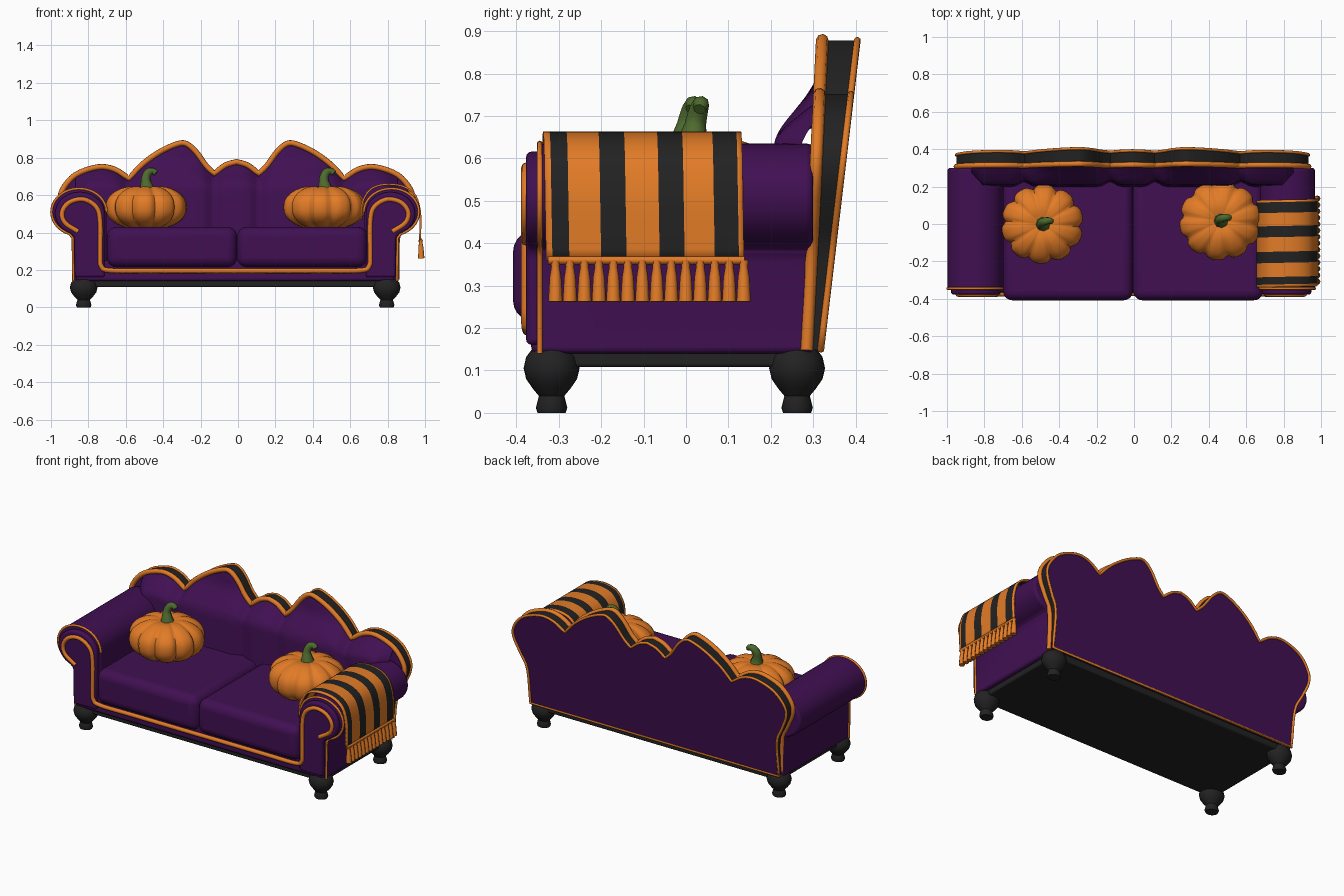
import bpy, bmesh, math
from mathutils import Vector

if "Cube" in bpy.data.objects:
    bpy.data.objects.remove(bpy.data.objects["Cube"])

CX = -0.015  # sofa frame is slightly left of centre because the throw hangs to the right


def material(name, rgb):
    m = bpy.data.materials.new(name)
    m.diffuse_color = (*rgb, 1)
    m.use_nodes = True
    m.node_tree.nodes["Principled BSDF"].inputs["Base Color"].default_value = m.diffuse_color
    return m


PURPLE = material("purple velvet", (0.052, 0.005, 0.085))
ORANGE = material("orange", (0.76, 0.2, 0.02))
BLACK = material("black", (0.016, 0.016, 0.016))
GREEN = material("stem green", (0.075, 0.145, 0.027))


def finish(name, bm, mats, bevel=0, angle=40, segs=3):
    me = bpy.data.meshes.new(name)
    bm.to_mesh(me)
    bm.free()
    ob = bpy.data.objects.new(name, me)
    bpy.context.collection.objects.link(ob)
    for m in mats:
        me.materials.append(m)
    bpy.ops.object.select_all(action='DESELECT')
    ob.select_set(True)
    bpy.context.view_layer.objects.active = ob
    bpy.ops.object.shade_smooth_by_angle(angle=math.radians(angle))
    if bevel:
        b = ob.modifiers.new("bevel", 'BEVEL')
        b.width, b.segments = bevel, segs
    return ob


def box(name, lo, hi, mat, bevel=0, segs=3):
    bm = bmesh.new()
    bmesh.ops.create_cube(bm, size=1)
    for v in bm.verts:
        v.co = Vector([(a + b) / 2 + c * (b - a) for a, b, c in zip(lo, hi, v.co)])
    return finish(name, bm, [mat], bevel, 60, segs)


def prism(name, pts, front, back, mats, side_mat=0, bevel=0):
    """Extrude an x-z outline between two y functions of z."""
    bm = bmesh.new()
    a = [bm.verts.new((x, front(z), z)) for x, z in pts]
    b = [bm.verts.new((x, back(z), z)) for x, z in pts]
    bm.faces.new(a)
    bm.faces.new(b[::-1])
    for i in range(len(pts)):
        j = (i + 1) % len(pts)
        bm.faces.new((a[j], a[i], b[i], b[j])).material_index = side_mat
    bmesh.ops.recalc_face_normals(bm, faces=bm.faces)
    return finish(name, bm, mats, bevel)


def tube(name, pts, r, mat, radii=None, cyclic=False):
    cu = bpy.data.curves.new(name, 'CURVE')
    cu.dimensions = '3D'
    cu.bevel_depth, cu.bevel_resolution, cu.use_fill_caps = r, 2, True
    sp = cu.splines.new('POLY')
    sp.points.add(len(pts) - 1)
    for i, p in enumerate(pts):
        sp.points[i].co = (*p, 1)
        sp.points[i].radius = radii[i] if radii else 1
    sp.use_cyclic_u = cyclic
    sp.use_smooth = True
    cu.materials.append(mat)
    ob = bpy.data.objects.new(name, cu)
    bpy.context.collection.objects.link(ob)
    bpy.ops.object.select_all(action='DESELECT')
    ob.select_set(True)
    bpy.context.view_layer.objects.active = ob
    bpy.ops.object.convert(target='MESH')


def smooth(pts, n=4):
    """Catmull-Rom through the points."""
    p = [Vector(q) for q in pts]
    p = [2 * p[0] - p[1]] + p + [2 * p[-1] - p[-2]]
    out = []
    for i in range(1, len(p) - 2):
        for k in range(n):
            t = k / n
            out.append(0.5 * (2 * p[i] + (p[i + 1] - p[i - 1]) * t
                       + (2 * p[i - 1] - 5 * p[i] + 4 * p[i + 1] - p[i + 2]) * t * t
                       + (3 * p[i] - p[i - 1] - 3 * p[i + 1] + p[i + 2]) * t ** 3))
    return [tuple(q) for q in out] + [tuple(pts[-1])]


# scalloped back: three lobes per half, sharp valleys between them
half = smooth([(.865, .16), (.868, .38), (.91, .48), (.948, .57), (.94, .64), (.87, .72),
               (.75, .762), (.66, .75), (.58, .70)])[:-1]
half += smooth([(.58, .70), (.51, .775), (.42, .84), (.33, .882), (.275, .888), (.22, .845),
                (.165, .77), (.12, .727)])[:-1]
half += smooth([(.12, .727), (.06, .772), (0, .79)])
half = [(x * .99, z - .012) for x, z in half]
BX = -0.008
outline = [(x + BX, z) for x, z in half] + [(BX - x, z) for x, z in half[-2::-1]]
yf = lambda z: .285 + .05 * (z - .15)
yb = lambda z: .318 + .118 * (z - .15)
prism("back_frame", outline, yf, yb, [PURPLE, BLACK], 1)
tube("back_front_piping", [(x, yf(z), z) for x, z in outline], .015, ORANGE)
tube("back_rear_piping", [(x, yb(z), z) for x, z in outline], .008, ORANGE, cyclic=True)


def top(x):
    x = abs(x)
    for (x1, z1), (x2, z2) in zip(half, half[1:]):
        if z1 > .6 and x2 <= x <= x1:
            return z1 + (z2 - z1) * (x1 - x) / max(x1 - x2, 1e-6)
    return .7


# padded inner back with creases running down from the valleys
bm = bmesh.new()
cols, rows, grid = 86, 18, []
for i in range(cols + 1):
    x = -.86 + 1.72 * i / cols
    crease = 1 - .3 * sum(math.exp(-((abs(x) - c) / .035) ** 2) for c in (.12, .58))
    col = []
    for j in range(rows + 1):
        t = j / rows
        z = .36 + (top(x) - .012 - .36) * t
        s = min(1, max(0, (.80 - z) / .17))
        bulge = (.014 + .09 * s * s * (3 - 2 * s) * crease) * min(1, (.9 - abs(x)) / .1)
        col.append(bm.verts.new((x + BX, yf(z) + .003 - bulge * min(1, (1 - t) * 5) ** .5, z)))
    grid.append(col)
for i in range(cols):
    for j in range(rows):
        bm.faces.new((grid[i][j], grid[i + 1][j], grid[i + 1][j + 1], grid[i][j + 1]))
finish("back_padding", bm, [PURPLE], angle=60)

# base and seat
box("front_rail_body", (CX - .85, -.365, .14), (CX + .85, .30, .25), PURPLE, .015)
box("underside", (CX - .84, -.34, .108), (CX + .84, .30, .15), BLACK, .008)
for side, x0, x1 in (("left", -.70, -.006), ("right", -.004, .69)):
    box(side + "_seat_cushion", (x0, -.408, .215), (x1, .27, .43), PURPLE, .05, 5)

# scroll arms with raised front panel and piping
AX, AZ, RX, RZ = .835, .51, .147, .125
arm = [(.688, .14)] + [(AX + RX * -math.cos(a), AZ + RZ * math.sin(a))
                       for a in [math.radians(k * 10) for k in range(26)]] + [(.868, .37), (.865, .14)]
panel = [(AX - .045 + (x - AX + .045) * .9, .40 + (z - .40) * .92) for x, z in arm]
scroll = smooth([(.84, .405, -.376), (.91, .452, -.376), (.925, .51, -.376), (.885, .562, -.376),
                 (.81, .577, -.376), (.742, .535, -.376), (.722, .455, -.376), (.722, .28, -.376),
                 (.716, .22, -.376), (.67, .197, -.374), (.45, .195, -.372), (0, .195, -.372)], 5)
for side, s in (("left", -1), ("right", 1)):
    m = [(CX + s * x, z) for x, z in arm]
    prism(side + "_arm", m, lambda z: -.35, lambda z: .30, [PURPLE], 0, .018)
    prism(side + "_arm_front_panel", [(CX + s * x, z) for x, z in panel],
          lambda z: -.377, lambda z: -.34, [PURPLE], 0, .012)
    tube(side + "_arm_edge_piping", [(x, -.345, z) for x, z in m[1:]], .007, ORANGE)
    tube(side + "_front_trim", [(CX + s * x, y, z) for x, z, y in scroll], .013, ORANGE)

# turned bun feet
foot = [(0, 0), (.033, 0), (.037, .012), (.032, .032), (.03, .04), (.045, .058), (.06, .08),
        (.066, .105), (.06, .132), (.045, .152), (0, .155)]
for fx, side in ((-.81, "left"), (.81, "right")):
    for fy, end in ((-.317, "front"), (.262, "rear")):
        bm = bmesh.new()
        vs = [bm.verts.new((r, 0, z)) for r, z in foot]
        es = [bm.edges.new(e) for e in zip(vs, vs[1:])]
        bmesh.ops.spin(bm, geom=vs + es, axis=(0, 0, 1), cent=(0, 0, 0),
                       angle=math.tau, steps=24)
        bmesh.ops.remove_doubles(bm, verts=bm.verts, dist=1e-5)
        bmesh.ops.recalc_face_normals(bm, faces=bm.faces)
        for v in bm.verts:
            v.co = Vector((v.co.x * 1.12 + fx + CX, v.co.y + fy, v.co.z))
        finish(f"{end}_{side}_foot", bm, [BLACK])

# pumpkin pillows with curled stems
for side, px, py, turn in (("left", -.49, .0, .3), ("right", .462, .018, .6)):
    bm = bmesh.new()
    bmesh.ops.create_uvsphere(bm, u_segments=80, v_segments=28, radius=1)
    for v in bm.verts:
        x, y, z = v.co
        r = math.hypot(x, y)
        a = math.atan2(y, x)
        rib = 1 - .13 * (1 - abs(math.sin(5 * a + turn))) ** 2 * min(1, r * 1.5)
        zz = math.copysign(abs(z) ** .85, z) * (1 - .22 * math.exp(-(r / .3) ** 2))
        v.co = Vector((px + .22 * x * rib, py + .212 * y * rib, .535 + .124 * zz * (.5 + .5 * rib)))
    finish(side + "_pumpkin", bm, [ORANGE], angle=60)
    stem = smooth([(0, 0, .618), (-.004, 0, .65), (-.008, .006, .69), (.006, .014, .722),
                   (.03, .018, .728), (.046, .014, .716)])
    n = len(stem) - 1
    tube(side + "_stem", [(px + .005 + x, py + y, z) for x, y, z in stem], .024, GREEN,
         [1.9 - 2.4 * t if t < .35 else 1.06 - .65 * (t - .35) for t in [i / n for i in range(n + 1)]])

# striped throw over the right arm
path = smooth([(.657, .47), (.66, .56), (.70, .63), (.76, .658), (.83, .662), (.90, .645),
               (.953, .60), (.977, .52), (.98, .44), (.978, .36)], 3)
edges = [-.33, -.315, -.275, -.20, -.14, -.062, -.003, .068, .125, .137]
bm = bmesh.new()
n = len(path) - 1
g = [[bm.verts.new((x, y - .012 * (1 - i / n), z)) for y in edges] for i, (x, z) in enumerate(path)]
for i in range(n):
    for j in range(len(edges) - 1):
        f = bm.faces.new((g[i][j], g[i + 1][j], g[i + 1][j + 1], g[i][j + 1]))
        f.material_index = j % 2
throw = finish("throw_blanket", bm, [ORANGE, BLACK], angle=60)
sol = throw.modifiers.new("thickness", 'SOLIDIFY')
sol.thickness, sol.offset = .01, -1

# fringe: hem and hanging tassels
tube("throw_hem", [(.976, -.325, .36), (.976, .138, .36)], .01, ORANGE)
for i in range(14):
    y = -.308 + .444 * i / 13
    tube(f"tassel_{i + 1}", [(.976, y, .36), (.977, y, .345), (.978, y, .32), (.98, y, .262)],
         .016, ORANGE, [.75, .6, .85, 1.05])
